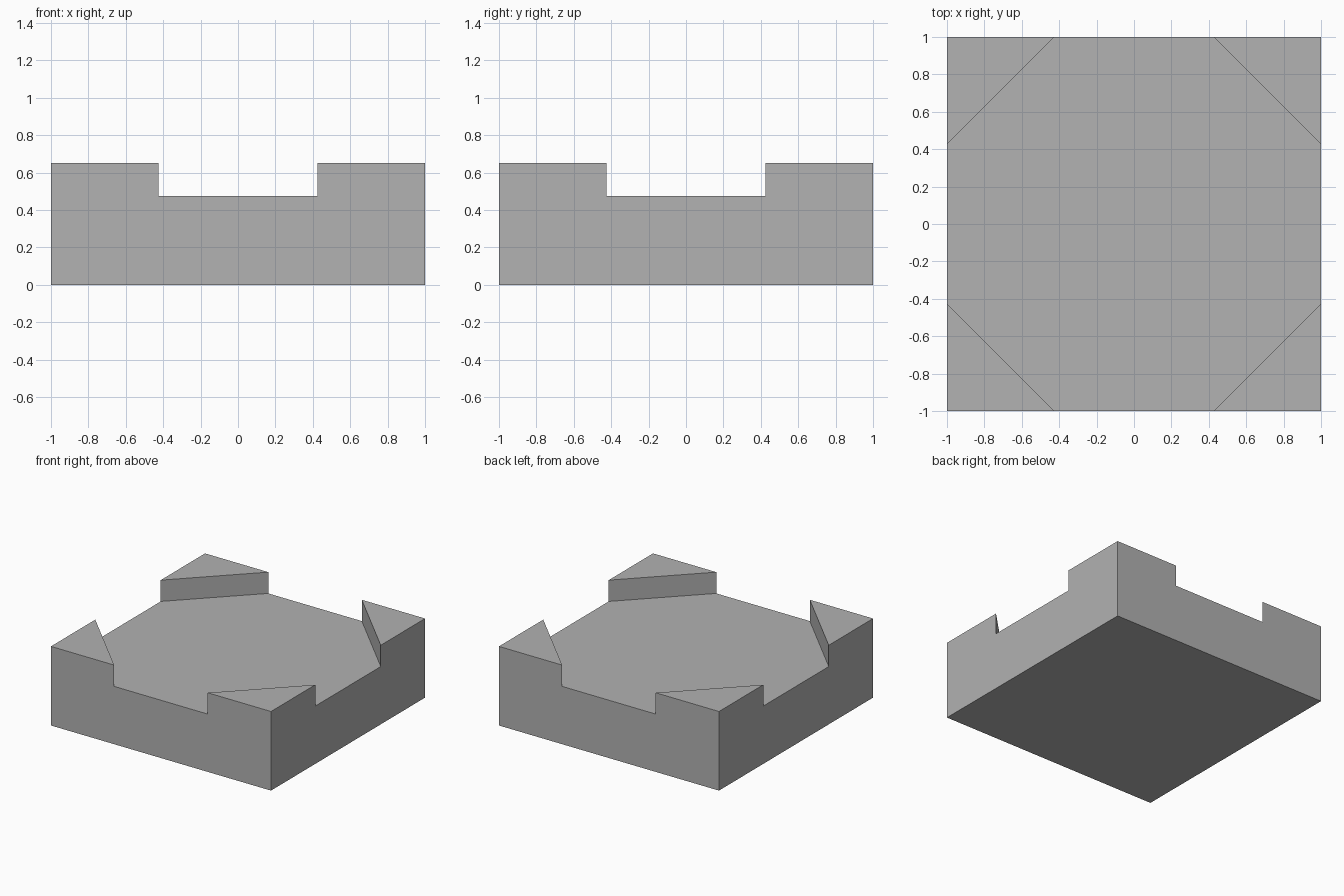
import bpy
import bmesh
from mathutils import Matrix, Vector

FLOOR_Z = 0.475     # height of the recessed octagonal floor
TOP_Z = 0.65        # height of the raised corners
CUT = 0.425         # where each corner diagonal meets a side

default = bpy.data.objects.get("Cube")
if default:
    bpy.data.objects.remove(default, do_unlink=True)

# Plain grey material
grey = bpy.data.materials.new("Plain grey")
grey.use_nodes = True
colour = (0.445, 0.445, 0.445, 1)
grey.diffuse_color = colour
grey.node_tree.nodes["Principled BSDF"].inputs["Base Color"].default_value = colour

# Square block
bm = bmesh.new()
bmesh.ops.create_cube(bm, size=1, matrix=Matrix.Translation((0, 0, FLOOR_Z / 2))
                      @ Matrix.Diagonal((2, 2, FLOOR_Z, 1)))


def top_faces():
    return [f for f in bm.faces if f.normal.z > 0.9]


# Diagonal cuts across the top face only
bm.normal_update()
for sx in (-1, 1):
    for sy in (-1, 1):
        faces = top_faces()
        edges = {e for f in faces for e in f.edges}
        verts = {v for f in faces for v in f.verts}
        bmesh.ops.bisect_plane(bm, geom=[*faces, *edges, *verts],
                               plane_co=Vector((sx, sy * CUT, FLOOR_Z)),
                               plane_no=Vector((sx, sy, 0)))
        bm.normal_update()

# Raised triangular corners
corners = [f for f in top_faces() if len(f.verts) == 3]
raised = bmesh.ops.extrude_discrete_faces(bm, faces=corners)["faces"]
bmesh.ops.translate(bm, verts=list({v for f in raised for v in f.verts}),
                    vec=(0, 0, TOP_Z - FLOOR_Z))

# Merge the flush outer walls into single flat faces
bmesh.ops.dissolve_limit(bm, angle_limit=0.01, verts=bm.verts[:], edges=bm.edges[:])
bmesh.ops.recalc_face_normals(bm, faces=bm.faces[:])

mesh = bpy.data.meshes.new("corner_block")
bm.to_mesh(mesh)
bm.free()
mesh.materials.append(grey)
block = bpy.data.objects.new("corner_block", mesh)
bpy.context.collection.objects.link(block)
